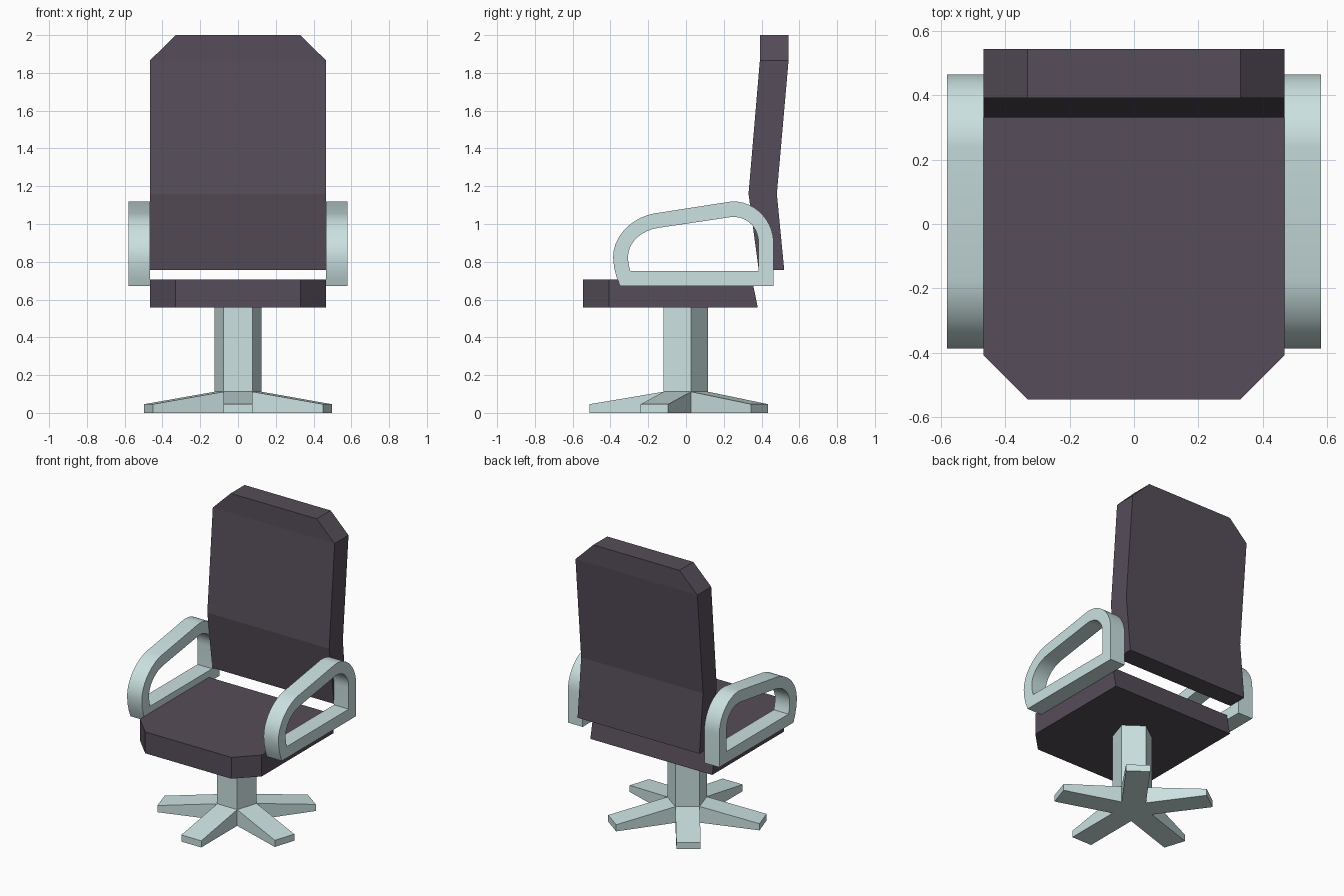
import bpy, bmesh
from math import sin, cos, radians, pi
from mathutils import Vector
from mathutils.geometry import interpolate_bezier

if "Cube" in bpy.data.objects:
    bpy.data.objects.remove(bpy.data.objects["Cube"])


def material(name, color):
    m = bpy.data.materials.new(name)
    m.diffuse_color = (*color, 1)
    m.use_nodes = True
    m.node_tree.nodes["Principled BSDF"].inputs["Base Color"].default_value = m.diffuse_color
    return m


fabric = material("dark_fabric", (0.093, 0.074, 0.10))
frame = material("pale_frame", (0.60, 0.75, 0.75))


def finish(bm, name, mat):
    bmesh.ops.recalc_face_normals(bm, faces=bm.faces)
    me = bpy.data.meshes.new(name)
    bm.to_mesh(me)
    bm.free()
    me.materials.append(mat)
    ob = bpy.data.objects.new(name, me)
    bpy.context.collection.objects.link(ob)
    return ob


def cushion(name, sections):
    """Loft four-cornered sections: (half width, (y, z) front, (y, z) rear)."""
    bm = bmesh.new()
    rings = [[bm.verts.new(c) for c in ((-w, *a), (w, *a), (w, *b), (-w, *b))]
             for w, a, b in sections]
    for r, s in zip(rings, rings[1:]):
        for i in range(4):
            j = (i + 1) % 4
            bm.faces.new((r[i], r[j], s[j], s[i]))
    bm.faces.new(rings[0])
    bm.faces.new(rings[-1])
    return finish(bm, name, fabric)


# Seat and backrest with cut-off corners
cushion("seat", [
    (0.33, (-0.545, 0.705), (-0.545, 0.557)),
    (0.467, (-0.407, 0.705), (-0.407, 0.557)),
    (0.467, (0.35, 0.705), (0.38, 0.557))])
cushion("backrest", [
    (0.467, (0.385, 0.757), (0.52, 0.757)),
    (0.467, (0.331, 1.16), (0.481, 1.16)),
    (0.467, (0.391, 1.865), (0.543, 1.865)),
    (0.33, (0.391, 2.0), (0.543, 2.0))])


# Armrest loops: three Bezier bends joined by straight runs, in (y, z)
OUTER = [((-.349, .672), (-.37, .72), (-.386, .77), (-.386, .825)),
         ((-.386, .825), (-.386, .94), (-.28, 1.038), (-.167, 1.056)),
         ((.24, 1.119), (.36, 1.127), (.464, 1.02), (.464, .9))]
INNER = [((-.294, .751), (-.302, .775), (-.307, .8), (-.307, .825)),
         ((-.307, .825), (-.307, .90), (-.24, .965), (-.15, .979)),
         ((.24, 1.037), (.325, 1.043), (.384, .98), (.384, .9))]


def loop(bends, corner):
    pts = []
    for bend, n in zip(bends, (4, 10, 12)):
        new = interpolate_bezier(*[Vector((0, *p)) for p in bend], n)
        pts += new[1:] if pts and (pts[-1] - new[0]).length < 1e-5 else new
    return pts + [Vector((0, *corner))]


def armrest(name, side):
    bm = bmesh.new()
    out = [bm.verts.new(p) for p in loop(OUTER, (.464, .672))]
    inn = [bm.verts.new(p) for p in loop(INNER, (.384, .751))]
    n = len(out)
    faces = [bm.faces.new((out[i], out[(i + 1) % n], inn[(i + 1) % n], inn[i]))
             for i in range(n)]
    bmesh.ops.translate(bm, verts=bm.verts, vec=(side * 0.467, 0, 0))
    ext = bmesh.ops.extrude_face_region(bm, geom=faces, use_keep_orig=True)
    bmesh.ops.translate(bm, vec=(side * 0.113, 0, 0),
                        verts=[g for g in ext["geom"] if isinstance(g, bmesh.types.BMVert)])
    ob = finish(bm, name, frame)
    bpy.ops.object.select_all(action='DESELECT')
    ob.select_set(True)
    bpy.context.view_layer.objects.active = ob
    bpy.ops.object.shade_smooth_by_angle(angle=radians(30))


armrest("left_armrest", -1)
armrest("right_armrest", 1)

# Five-sided column with a sloping leg growing from each side
bm = bmesh.new()
R, CY, REACH = 0.13, -0.013, 0.498
corner = [Vector((R * cos(a), R * sin(a) + CY, 0))
          for a in (radians(-126 + 72 * i) for i in range(5))]
rows = [[bm.verts.new(c + Vector((0, 0, z))) for c in corner] for z in (0, 0.112, 0.557)]
bm.faces.new(rows[0])
bm.faces.new(rows[2])
for i in range(5):
    j = (i + 1) % 5
    bm.faces.new((rows[1][i], rows[1][j], rows[2][j], rows[2][i]))
    a = radians(-90 + 72 * i)
    push = Vector((cos(a), sin(a), 0)) * (REACH - R * cos(pi / 5))
    root = [rows[0][i], rows[0][j], rows[1][j], rows[1][i]]
    tip = []
    for v in root:
        p = v.co + push
        p.z = min(p.z, 0.046)
        tip.append(bm.verts.new(p))
    bm.faces.new(tip)
    for k in range(4):
        m = (k + 1) % 4
        bm.faces.new((root[k], root[m], tip[m], tip[k]))
finish(bm, "pedestal_base", frame)
